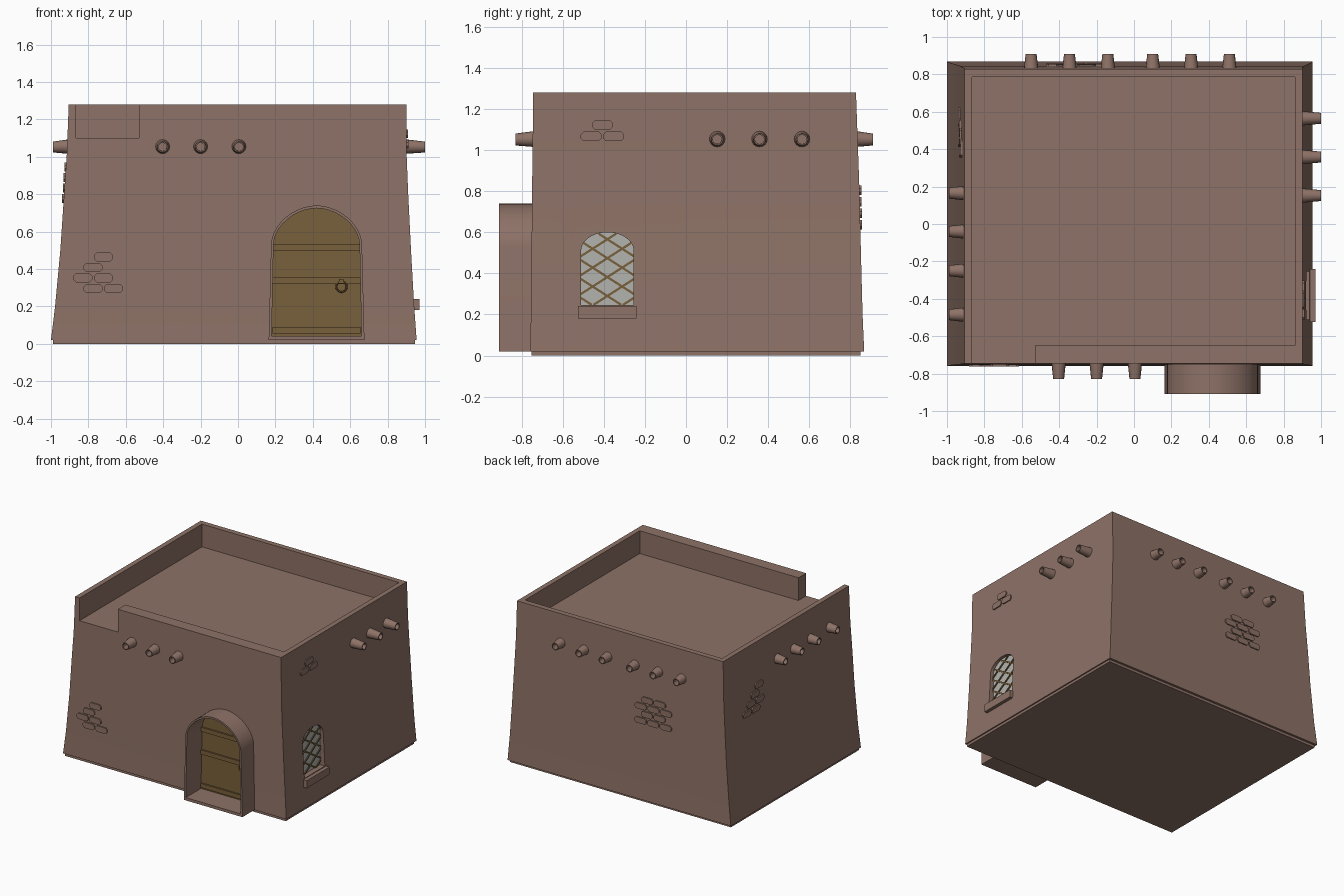
import bpy, bmesh, math
from mathutils import Vector

if "Cube" in bpy.data.objects:
    bpy.data.objects.remove(bpy.data.objects["Cube"])


def material(name, rgb):
    m = bpy.data.materials.new(name)
    m.diffuse_color = (*rgb, 1)
    m.use_nodes = True
    m.node_tree.nodes["Principled BSDF"].inputs["Base Color"].default_value = m.diffuse_color
    return m


CLAY = material("clay", (0.27, 0.168, 0.135))
WOOD = material("wood", (0.19, 0.115, 0.043))
GLASS = material("glass", (0.45, 0.45, 0.42))


def finish(name, bm, mat, smooth=None):
    bmesh.ops.recalc_face_normals(bm, faces=bm.faces[:])
    me = bpy.data.meshes.new(name)
    bm.to_mesh(me)
    bm.free()
    ob = bpy.data.objects.new(name, me)
    bpy.context.collection.objects.link(ob)
    me.materials.append(mat)
    if smooth:
        shade(ob, smooth)
    return ob


def activate(ob):
    bpy.ops.object.select_all(action='DESELECT')
    ob.select_set(True)
    bpy.context.view_layer.objects.active = ob


def shade(ob, deg):
    activate(ob)
    bpy.ops.object.shade_smooth_by_angle(angle=math.radians(deg))


def place(axis, u, v, d):
    return {'x': (d, u, v), 'y': (u, d, v), 'z': (u, v, d)}[axis]


def loft(name, rings, mat, smooth=None):
    bm = bmesh.new()
    vs = [[bm.verts.new(p) for p in r] for r in rings]
    n = len(rings[0])
    for a, b in zip(vs, vs[1:]):
        for i in range(n):
            j = (i + 1) % n
            bm.faces.new((a[i], a[j], b[j], b[i]))
    bm.faces.new(vs[0])
    bm.faces.new(vs[-1])
    return finish(name, bm, mat, smooth)


def prism(name, pts, axis, d0, d1, mat, smooth=None):
    return loft(name, [[place(axis, u, v, d) for u, v in pts] for d in (d0, d1)], mat, smooth)


def rect(u0, u1, v0, v1):
    return [(u0, v0), (u1, v0), (u1, v1), (u0, v1)]


def arch(c, half_bottom, half_spring, z0, zs, zt, p=2.0, n=20):
    pts = [(c - half_bottom, z0), (c + half_bottom, z0)]
    for i in range(n + 1):
        a = math.pi * i / n
        ca, sa = math.cos(a), max(math.sin(a), 0.0)
        pts.append((c + half_spring * math.copysign(abs(ca) ** (2 / p), ca),
                    zs + (zt - zs) * sa ** (2 / p)))
    return pts


def cut(ob, cutter):
    m = ob.modifiers.new("cut", 'BOOLEAN')
    m.operation, m.solver, m.object = 'DIFFERENCE', 'EXACT', cutter
    activate(ob)
    bpy.ops.object.modifier_apply(modifier=m.name)
    bpy.data.objects.remove(cutter)


# Flared wall profile: z, left, right, front, back
PROFILE = [(0.02, -1.0, .955, -.76, .868), (0.2, -.978, .942, -.755, .86),
           (0.5, -.95, .925, -.752, .852), (0.8, -.93, .91, -.75, .845),
           (1.0, -.916, .902, -.747, .838), (1.28, -.905, .90, -.745, .828)]
SIDES = {'left': (1, 'x', -1), 'right': (2, 'x', 1), 'front': (3, 'y', -1), 'back': (4, 'y', 1)}


def wall(side, z):
    k = SIDES[side][0]
    for a, b in zip(PROFILE, PROFILE[1:]):
        if z <= b[0]:
            return a[k] + (b[k] - a[k]) * (z - a[0]) / (b[0] - a[0])


# Main body with roof recess, parapet gap, door and window openings
body = loft("house_walls", [[(l, f, z), (r, f, z), (r, b, z), (l, b, z)]
                            for z, l, r, f, b in PROFILE], CLAY)
roof = [(-.865, -.9), (-.53, -.9), (-.53, -.65), (.86, -.65), (.86, .785), (-.865, .785)]
door_out = arch(.42, .256, .243, .02, .53, .74, 1.85)
door_in = arch(.42, .24, .23, .042, .53, .725, 1.85)
win = arch(-.383, .128, .128, .245, .51, .60, 2.0)
cut(body, prism("roof_cutter", roof, 'z', 1.1, 1.5, CLAY))
cut(body, prism("door_cutter", door_in, 'y', -1.0, -.70, CLAY))
cut(body, prism("window_cutter", win, 'x', .89, 1.1, CLAY))
shade(body, 20)
prism("base_slab", rect(-.988, .945, -.752, .85), 'z', 0, .03, CLAY)

# Projecting door surround
bm = bmesh.new()
loops = [[bm.verts.new(place('y', u, v, d)) for u, v in pts] for pts, d in
         ((door_out, -.91), (door_in, -.91), (door_in, -.735), (door_out, -.735))]
n = len(door_out)
for a, b in zip(loops, loops[1:] + loops[:1]):
    for i in range(n):
        j = (i + 1) % n
        bm.faces.new((a[i], a[j], b[j], b[i]))
finish("door_surround", bm, CLAY, 30)

# Door, cross bands and ring handle
prism("door", door_in, 'y', -.72, -.698, WOOD)
for z in (.055, .32, .50):
    prism("door_band", rect(.185, .655, z, z + .034), 'y', -.732, -.715, WOOD)
bpy.ops.mesh.primitive_torus_add(major_radius=.028, minor_radius=.005, major_segments=20,
                                 minor_segments=8, location=(.553, -.735, .305),
                                 rotation=(math.pi / 2, 0, 0))
ring = bpy.context.object
ring.name = "door_ring"
ring.data.materials.append(WOOD)
shade(ring, 40)
prism("door_ring_mount", rect(.541, .565, .322, .346), 'y', -.745, -.715, WOOD)

# Window glass, diagonal lattice and sill
prism("window_glass", win, 'x', .885, .897, GLASS)


def in_window(y, z):
    du = abs(y + .383) / .128
    return du <= 1 and z >= .245 and (z <= .51 or du ** 2 + ((z - .51) / .09) ** 2 <= 1)


for s in (-1, 1):
    for k in range(-3, 6):
        line = [(-.511 + .256 * t / 100, .29 + .092 * k + s * .64 * (.256 * t / 100 - .128))
                for t in range(101)]
        line = [p for p in line if in_window(*p)]
        if len(line) > 6:
            (y0, z0), (y1, z1) = line[0], line[-1]
            w = .0065
            prism("window_lattice", [(y0, z0 - w), (y1, z1 - w), (y1, z1 + w), (y0, z0 + w)],
                  'x', .894, .904, WOOD)
prism("window_sill", rect(-.525, -.24, .18, .24), 'x', .90, .97, CLAY)


# Hollow tapered roof spouts
def spout(side, u, tip):
    _, axis, sg = SIDES[side]
    base = wall(side, 1.055)
    rings = []
    for d, r, z in ((base - sg * .03, .041, 1.055), (tip, .029, 1.052),
                    (tip, .022, 1.052), (base + sg * .01, .022, 1.053)):
        rings.append([place(axis, u + r * math.cos(a), z + r * math.sin(a), d)
                      for a in (math.tau * i / 16 for i in range(16))])
    loft("spout_" + side, rings, CLAY, 40)


for side, tip, us in (('front', -.83, (-.403, -.2, .005)),
                      ('right', 1.0, (.152, .358, .565)),
                      ('left', -.99, (.165, -.04, -.25, -.485)),
                      ('back', .91, (-.55, -.345, -.14, .1, .305, .51))):
    for u in us:
        spout(side, u, tip)


# Exposed brick patches: chamfered plates just proud of the wall
def brick(side, u, z):
    _, axis, sg = SIDES[side]
    w, h, c = .051, .023, .014
    pts = [(u - w + c, z - h), (u + w - c, z - h), (u + w, z - h + c), (u + w, z + h - c),
           (u + w - c, z + h), (u - w + c, z + h), (u - w, z + h - c), (u - w, z - h + c)]
    d = wall(side, z)
    prism("brick_" + side, pts, axis, d - sg * .015, d + sg * .009, CLAY)


STEP = .056
PATCHES = (
    ('front', -.72, .464, ((0, (0,)), (1, (-.5,)), (2, (-1, 0)), (3, (-.5, .5)))),
    ('right', -.407, 1.123, ((0, (0,)), (1, (-.5, .5)))),
    ('left', .44, .945, ((0, (-.3,)), (1, (.2,)), (2, (-.3, .7)), (3, (.2, 1.2)))),
    ('back', -.31, .805, ((0, (-.5, .5)), (1, (-1, 0, 1)), (2, (-.5, .5)), (3, (-1, 0, 1)))),
)
for side, u0, z0, rows in PATCHES:
    for r, cols in rows:
        for c in cols:
            brick(side, u0 + c * .11, z0 - r * STEP)
